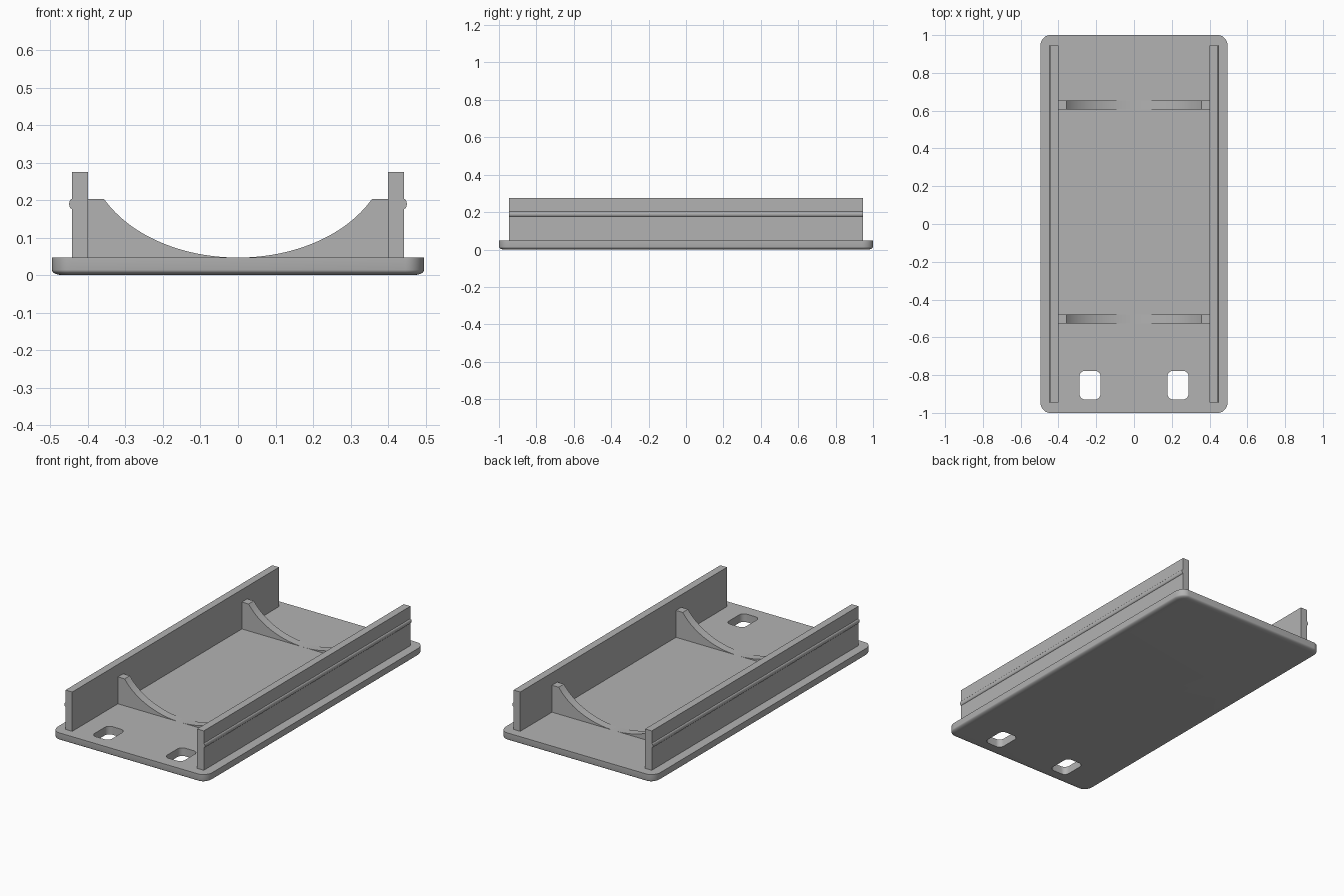
import bpy, bmesh
from math import sin, cos, pi, sqrt, radians

cube = bpy.data.objects.get("Cube")
if cube:
    bpy.data.objects.remove(cube, do_unlink=True)

grey = bpy.data.materials.new("plain grey")
grey.use_nodes = True
colour = (0.45, 0.45, 0.45, 1)
grey.diffuse_color = colour
grey.node_tree.nodes["Principled BSDF"].inputs["Base Color"].default_value = colour

TOP = 0.047       # upper face of the base plate
WALL_IN, WALL_OUT = 0.40, 0.443


def loft(name, rings):
    """Skin a stack of matching closed rings and cap both ends."""
    bm = bmesh.new()
    loops = [[bm.verts.new(p) for p in ring] for ring in rings]
    for a, b in zip(loops, loops[1:]):
        for i in range(len(a)):
            j = (i + 1) % len(a)
            bm.faces.new((a[i], a[j], b[j], b[i]))
    bm.faces.new(loops[0])
    bm.faces.new(loops[-1])
    bmesh.ops.recalc_face_normals(bm, faces=bm.faces)
    mesh = bpy.data.meshes.new(name)
    bm.to_mesh(mesh)
    bm.free()
    mesh.materials.append(grey)
    obj = bpy.data.objects.new(name, mesh)
    bpy.context.collection.objects.link(obj)
    return obj


def smooth(obj):
    obj.data.shade_smooth()
    obj.data.set_sharp_from_angle(angle=radians(35))


def rounded_ring(hx, hy, rx, ry, z, cx=0, cy=0, steps=8):
    """Rounded rectangle at height z, with elliptical corners."""
    ring = []
    for q, (sx, sy) in enumerate(((1, 1), (-1, 1), (-1, -1), (1, -1))):
        for k in range(steps + 1):
            a = (q + k / steps) * pi / 2
            ring.append((cx + sx * (hx - rx) + rx * cos(a),
                         cy + sy * (hy - ry) + ry * sin(a), z))
    return ring


def extrude_y(name, profile, y0, y1):
    """Extrude an x-z profile along y."""
    return loft(name, [[(x, y, z) for x, z in profile] for y in (y0, y1)])


# Base plate with a rolled lower edge
rings = []
for k in range(7):
    a = k / 6 * pi / 2
    d = 0.03 * (1 - sin(a))
    rings.append(rounded_ring(0.496 - d, 1 - d, 0.05 - d, 0.06 - d, 0.014 * (1 - cos(a))))
rings.append(rounded_ring(0.496, 1, 0.05, 0.06, TOP))
plate = loft("base_plate", rings)

# Two rounded slots through the front of the plate
for side in (-1, 1):
    cutter = loft("slot_cutter", [
        rounded_ring(0.056, 0.076, 0.03, 0.03, z, side * 0.233, -0.853)
        for z in (-0.1, 0.1)])
    cut = plate.modifiers.new("slot", "BOOLEAN")
    cut.operation = "DIFFERENCE"
    cut.solver = "EXACT"
    cut.object = cutter
    bpy.context.view_layer.objects.active = plate
    bpy.ops.object.modifier_apply(modifier=cut.name)
    bpy.data.objects.remove(cutter, do_unlink=True)
smooth(plate)

# Side walls with a small snap bead along the outside
bead = [(WALL_OUT + 0.007 * sin(k / 8 * pi), 0.19 - 0.013 * cos(k / 8 * pi)) for k in range(9)]
wall = [(WALL_IN, TOP), (WALL_OUT, TOP)] + bead + [(WALL_OUT, 0.275), (WALL_IN, 0.275)]
for side, label in ((1, "left"), (-1, "right")):
    smooth(extrude_y(label + "_wall", [(side * x, z) for x, z in wall], -0.946, 0.946))

# Cradle ribs with an elliptical scoop
scoop = []
for k in range(49):
    x = -0.357 + 0.714 * k / 48
    scoop.append((x, TOP + 0.284 * (1 - sqrt(1 - (x / 0.4) ** 2))))
rib_top = scoop[0][1]
rib = ([(WALL_IN, 0.04), (-WALL_IN, 0.04), (-WALL_IN, rib_top)]
       + scoop + [(WALL_IN, rib_top)])
for label, y in (("front", -0.504), ("back", 0.631)):
    smooth(extrude_y(label + "_cradle_rib", rib, y - 0.024, y + 0.024))
